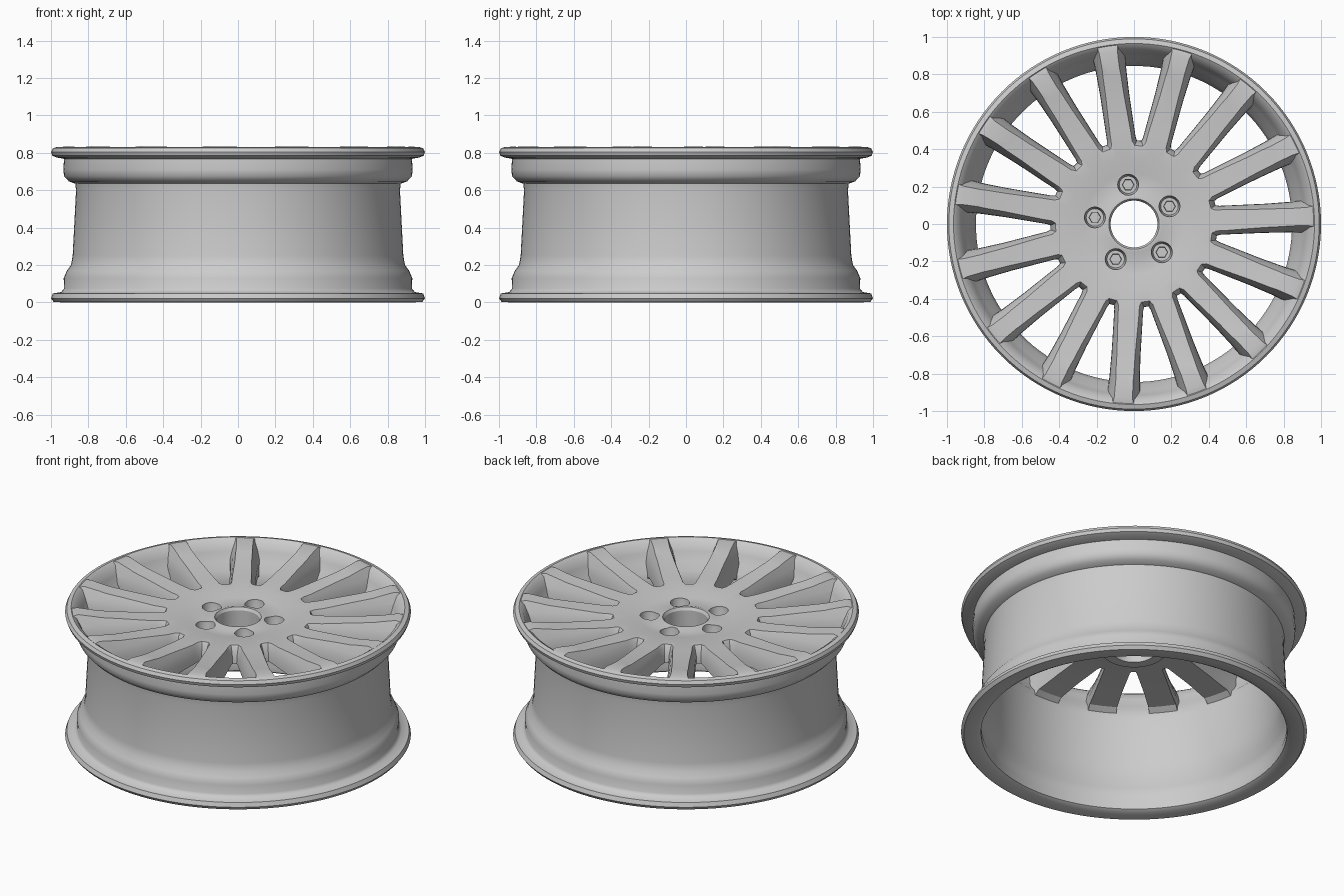
import bpy, bmesh
from math import sin, cos, pi, radians

default = bpy.data.objects.get("Cube")
if default:
    bpy.data.objects.remove(default, do_unlink=True)

metal = bpy.data.materials.new("grey_metal")
metal.use_nodes = True
GREY = (0.6, 0.6, 0.6, 1)
metal.diffuse_color = GREY
metal.node_tree.nodes["Principled BSDF"].inputs["Base Color"].default_value = GREY

SPOKES, LUGS = 15, 5
STEP = 2 * pi / SPOKES
START = radians(2.5)


def finish(bm, name):
    bmesh.ops.recalc_face_normals(bm, faces=bm.faces)
    mesh = bpy.data.meshes.new(name)
    bm.to_mesh(mesh)
    bm.free()
    mesh.materials.append(metal)
    obj = bpy.data.objects.new(name, mesh)
    bpy.context.collection.objects.link(obj)
    return obj


def smooth(obj, angle):
    bpy.ops.object.select_all(action="DESELECT")
    obj.select_set(True)
    bpy.context.view_layer.objects.active = obj
    bpy.ops.object.shade_smooth_by_angle(angle=radians(angle))


def lathe(name, profile, segments):
    """Spin a closed (radius, height) profile about z."""
    bm = bmesh.new()
    rings = [[bm.verts.new((r * cos(a), r * sin(a), z)) for r, z in profile]
             for a in (2 * pi * i / segments for i in range(segments))]
    n = len(profile)
    for i in range(segments):
        here, there = rings[i], rings[(i + 1) % segments]
        for j in range(n):
            k = (j + 1) % n
            bm.faces.new((here[j], there[j], there[k], here[k]))
    return finish(bm, name)


def loft(bm, rings):
    """Join matching outlines into a capped solid."""
    loops = [[bm.verts.new(p) for p in ring] for ring in rings]
    n = len(loops[0])
    for low, high in zip(loops, loops[1:]):
        for i in range(n):
            j = (i + 1) % n
            bm.faces.new((low[i], low[j], high[j], high[i]))
    bm.faces.new(loops[0][::-1])
    bm.faces.new(loops[-1])


def turn(points, angle, z):
    c, s = cos(angle), sin(angle)
    return [(x * c - y * s, x * s + y * c, z) for x, y in points]


def window_outline(width, tip):
    """Gap between two spokes of the given width, rounded at the hub end."""
    h = STEP / 2
    side = []
    for r in (tip + 0.03, tip + 0.07, 0.7, 0.84, 1.03):
        flare = width / 2 + max(0, r - 0.8) * 0.1
        side.append((r * cos(h) + flare * sin(h), r * sin(h) - flare * cos(h)))
    x, y = side[0]
    side.insert(0, (x - 0.02, y * 0.6))
    return [(x, -y) for x, y in side] + side[::-1]


def cut(target, cutter):
    cutter.hide_render = True
    mod = target.modifiers.new("cut", "BOOLEAN")
    mod.operation, mod.solver, mod.object = "DIFFERENCE", "EXACT", cutter
    bpy.context.view_layer.objects.active = target
    bpy.ops.object.modifier_apply(modifier=mod.name)
    bpy.data.objects.remove(cutter, do_unlink=True)


# Rim barrel with both flanges
rim = lathe("rim_barrel", [
    (0.91, 0), (0.985, 0.002), (1, 0.022), (0.99, 0.048), (0.945, 0.056),
    (0.93, 0.075), (0.932, 0.13), (0.915, 0.17), (0.893, 0.2), (0.884, 0.25),
    (0.866, 0.6), (0.87, 0.635), (0.905, 0.648), (0.93, 0.675), (0.934, 0.71),
    (0.93, 0.768), (0.97, 0.775), (0.993, 0.785), (1, 0.805), (0.99, 0.825),
    (0.965, 0.832), (0.94, 0.815), (0.915, 0.765), (0.895, 0.71), (0.86, 0.665),
    (0.845, 0.6), (0.85, 0.3), (0.858, 0.2), (0.88, 0.15), (0.892, 0.1),
    (0.882, 0.05), (0.885, 0.015)], 128)
smooth(rim, 45)

# Face disc that becomes the hub and spokes
face = lathe("hub_and_spokes", [
    (0.125, 0.755), (0.135, 0.772), (0.15, 0.772), (0.18, 0.762), (0.27, 0.768),
    (0.35, 0.785), (0.5, 0.787), (0.8, 0.812), (0.93, 0.835), (0.965, 0.828),
    (0.925, 0.765), (0.908, 0.71), (0.87, 0.66), (0.855, 0.63), (0.82, 0.655),
    (0.65, 0.67), (0.42, 0.68), (0.24, 0.66), (0.2, 0.62), (0.185, 0.557),
    (0.125, 0.557)], 120)

# Windows between the spokes, opening out towards the face
bm = bmesh.new()
LEVELS = [(0.5, 0.165, 0.435), (0.72, 0.152, 0.43),
          (0.77, 0.125, 0.415), (0.88, 0.035, 0.36)]
for i in range(SPOKES):
    angle = START + (i + 0.5) * STEP
    loft(bm, [turn(window_outline(w, tip), angle, z) for z, w, tip in LEVELS])
cut(face, finish(bm, "window_cutter"))

# Lug holes: round countersinks with a hexagonal socket
for name, sides, radius, floor in (("lug_cutter", 20, 0.055, 0.71),
                                   ("socket_cutter", 6, 0.035, 0.685)):
    bm = bmesh.new()
    for i in range(LUGS):
        a = START + radians(24) + i * 2 * pi / LUGS
        cx, cy = 0.212 * cos(a), 0.212 * sin(a)
        circle = [(cos(2 * pi * k / sides), sin(2 * pi * k / sides))
                  for k in range(sides)]
        loft(bm, [[(cx + radius * s * x, cy + radius * s * y, z) for x, y in circle]
                  for z, s in ((floor, 0.85), (0.75, 1), (0.85, 1.15))])
    cut(face, finish(bm, name))
smooth(face, 28)
